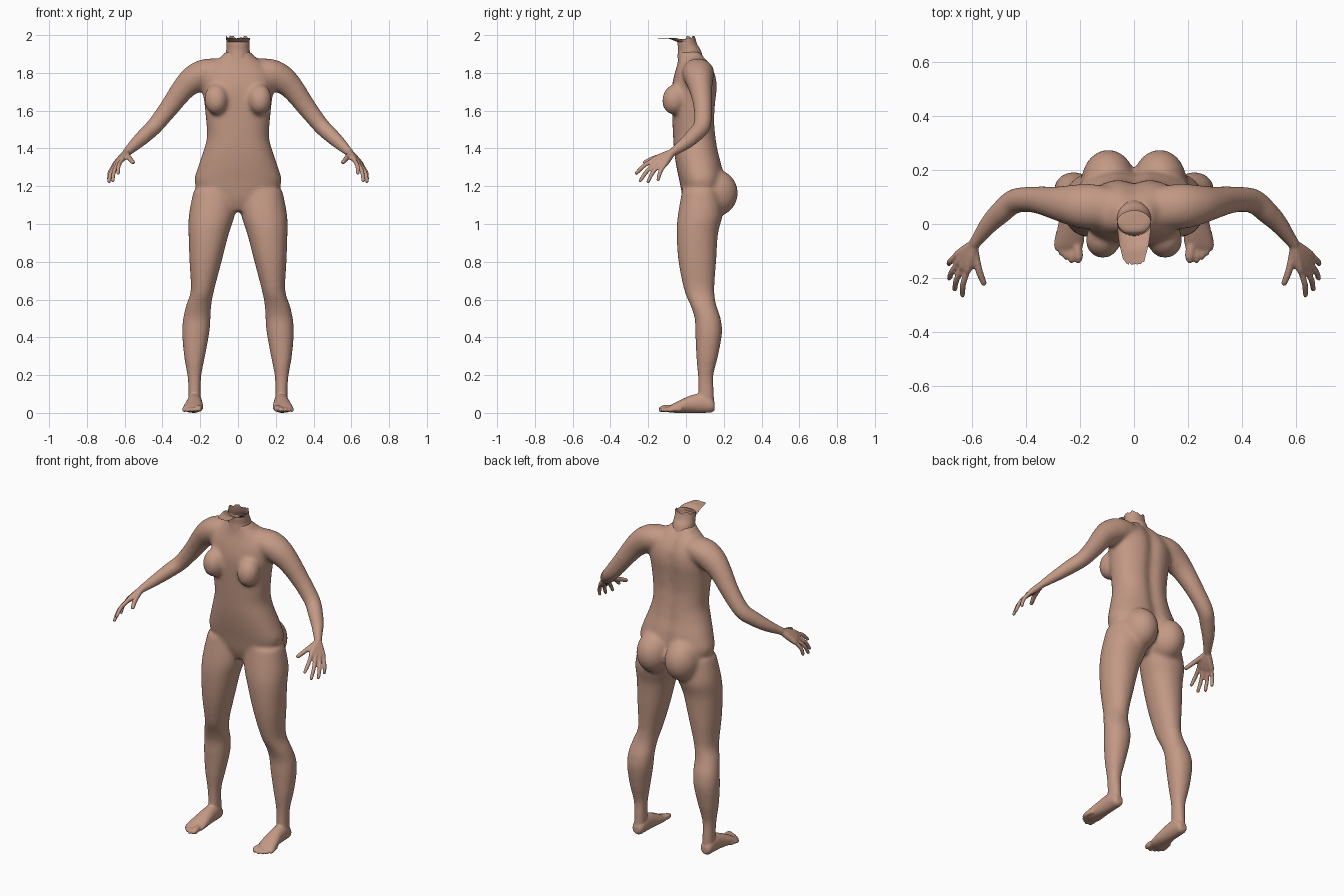
import bpy, bmesh, math, random
from mathutils import Vector, Matrix

random.seed(4)
cube = bpy.data.objects.get("Cube")
if cube:
    bpy.data.objects.remove(cube, do_unlink=True)

skin = bpy.data.materials.new("warm_skin")
skin.use_nodes = True
skin.diffuse_color = (0.55, 0.32, 0.235, 1)
shader = next(n for n in skin.node_tree.nodes if n.type == 'BSDF_PRINCIPLED')
shader.inputs["Base Color"].default_value = skin.diffuse_color
shader.inputs["Roughness"].default_value = 0.7


def finish(bm, name):
    mesh = bpy.data.meshes.new(name)
    bm.to_mesh(mesh)
    bm.free()
    mesh.materials.append(skin)
    mesh.shade_smooth()
    obj = bpy.data.objects.new(name, mesh)
    bpy.context.collection.objects.link(obj)
    return obj


def refine(rows, steps=4):
    """Catmull-Rom interpolation between the given sections."""
    rows = [Vector(r) for r in rows]
    ext = [rows[0]] + rows + [rows[-1]]
    out = []
    for a, b, c, d in zip(ext, ext[1:], ext[2:], ext[3:]):
        for k in range(steps):
            t = k / steps
            out.append(0.5 * (2 * b + (c - a) * t + (2 * a - 5 * b + 4 * c - d) * t * t
                              + (3 * b - 3 * c + d - a) * t ** 3))
    return out + [rows[-1]]


def loft(name, rows, ref, axis=None, side=1, power=2.0, groove=0.0, sides=32, cap=True):
    """Rings (x, y, z, radius along ref, radius across) skinned into a tube."""
    rows = refine(rows)
    bm = bmesh.new()
    rings = []
    for i, row in enumerate(rows):
        here = Vector(row[:3])
        after, before = rows[min(i + 1, len(rows) - 1)], rows[max(i - 1, 0)]
        along = Vector(axis) if axis else (Vector(after[:3]) - Vector(before[:3])).normalized()
        u = Vector(ref)
        u = (u - along * u.dot(along)).normalized()
        v = along.cross(u)
        ring = []
        for k in range(sides):
            a = math.tau * k / sides
            c, s = math.cos(a), math.sin(a)
            p = here + u * math.copysign(abs(c) ** (2 / power), c) * row[3] \
                + v * math.copysign(abs(s) ** (2 / power), s) * row[4]
            if groove and p.y > here.y:
                p.y -= groove * math.exp(-(p.x / 0.035) ** 2)
            ring.append(bm.verts.new((p.x * side, p.y, p.z)))
        rings.append(ring)
    for lower, upper in zip(rings, rings[1:]):
        for k in range(sides):
            j = (k + 1) % sides
            bm.faces.new((lower[k], lower[j], upper[j], upper[k]))
    if cap:
        bm.faces.new(rings[0])
        bm.faces.new(rings[-1])
    bmesh.ops.recalc_face_normals(bm, faces=bm.faces)
    return finish(bm, name)


def ellipsoid(name, centre, radii, tilt=0.0):
    bm = bmesh.new()
    bmesh.ops.create_uvsphere(bm, u_segments=32, v_segments=20, radius=1)
    bm.transform(Matrix.Translation(centre) @ Matrix.Rotation(tilt, 4, 'X')
                 @ Matrix.Diagonal((*radii, 1)))
    return finish(bm, name)


def digit(name, points, radius, side):
    """Finger or toe with a rounded tip."""
    a, b = Vector(points[-2]), Vector(points[-1])
    tip = (b - a).normalized() * radius
    rows = [(*p, radius, radius) for p in points[:-1]]
    rows += [(*(b - tip), radius * 0.85, radius * 0.85),
             (*(b - tip * 0.35), radius * 0.65, radius * 0.65), (*b, radius * 0.15, radius * 0.15)]
    return loft(name, rows, (1, 0, 0), side=side, sides=14)


def fuse(name, parts, voxel, rounds):
    """Join overlapping parts into one smooth skin."""
    bpy.ops.object.select_all(action='DESELECT')
    for p in parts:
        p.select_set(True)
    bpy.context.view_layer.objects.active = parts[0]
    bpy.ops.object.join()
    obj = bpy.context.view_layer.objects.active
    obj.name = name
    mod = obj.modifiers.new("skin", 'REMESH')
    mod.mode, mod.voxel_size, mod.use_smooth_shade = 'VOXEL', voxel, True
    soft = obj.modifiers.new("soften", 'SMOOTH')
    soft.factor, soft.iterations = 0.5, rounds
    for m in ("skin", "soften"):
        bpy.ops.object.modifier_apply(modifier=m)
    obj.data.shade_smooth()
    return obj


# Torso: height, half width, front, back
torso = [(1.07, .06, .01, .14), (1.13, .18, -.015, .18), (1.22, .23, -.033, .2),
         (1.3, .212, -.05, .195), (1.38, .185, -.062, .175), (1.46, .164, -.068, .163),
         (1.55, .169, -.072, .155), (1.64, .178, -.075, .16), (1.72, .188, -.075, .168),
         (1.79, .185, -.062, .16), (1.85, .135, -.045, .13), (1.89, .085, -.04, .1),
         (1.915, .064, -.04, .08)]
core = [loft("torso", [(0, (f + b) / 2, z, w, (b - f) / 2) for z, w, f, b in torso],
             (1, 0, 0), (0, 0, 1), power=2.3, groove=0.018, sides=64)]

leg = [(.12, .08, 1.18, .115, .1), (.138, .075, 1.05, .122, .118), (.155, .06, .95, .107, .11),
       (.172, .06, .8, .085, .1), (.188, .07, .65, .062, .08), (.208, .092, .57, .067, .069),
       (.218, .115, .5, .073, .069), (.224, .12, .42, .072, .071), (.23, .112, .3, .056, .058),
       (.231, .104, .2, .038, .042), (.23, .106, .12, .033, .043), (.23, .106, .05, .034, .045)]
arm = [(.08, .06, 1.81, .075, .065), (.17, .065, 1.8, .085, .075), (.235, .07, 1.765, .075, .075),
       (.29, .078, 1.715, .062, .063), (.365, .09, 1.615, .05, .052), (.44, .085, 1.52, .047, .045),
       (.49, .045, 1.472, .044, .042), (.535, 0, 1.43, .037, .036), (.582, -.062, 1.386, .025, .027),
       (.598, -.085, 1.37, .026, .024)]
for s, tag in ((1, "left"), (-1, "right")):
    core += [loft(tag + "_leg", leg, (1, 0, 0), (0, 0, 1), s, 2.15),
             loft(tag + "_arm", arm, (0, 1, 0), side=s),
             ellipsoid(tag + "_chest", (.115 * s, -.06, 1.66), (.064, .066, .082), -.2),
             ellipsoid(tag + "_buttock", (.095 * s, .155, 1.165), (.1, .12, .125), .15)]
body = fuse("body_core", core, 0.01, 14)

# Hands and feet, fused in more finely
foot = [(.23, .152, .035, .02, .02), (.23, .135, .042, .034, .04), (.23, .09, .052, .039, .052),
        (.231, .03, .047, .043, .047), (.235, -.03, .034, .051, .034), (.239, -.075, .023, .053, .022),
        (.241, -.095, .018, .046, .014)]
toes = [(.206, -.145, .018), (.231, -.145, .013), (.251, -.134, .012),
        (.268, -.119, .012), (.284, -.1, .012)]
fingers = {"index": ((.614, -.168, 1.342), (.634, -.27, 1.262)),
           "middle": ((.632, -.158, 1.326), (.664, -.247, 1.222)),
           "ring": ((.646, -.139, 1.316), (.684, -.205, 1.216)),
           "little": ((.654, -.115, 1.312), (.686, -.15, 1.226))}
wrist = Vector((.59, -.075, 1.378))
parts = [body]
for s, tag in ((1, "left"), (-1, "right")):
    parts.append(loft(tag + "_foot", foot, (1, 0, 0), (0, -1, 0), s))
    for i, (x, y, r) in enumerate(toes):
        base = (x * 0.8 + .048, y + 0.075, r + 0.008)
        mid = (x, y + 0.03, r + 0.006)
        parts.append(digit(f"{tag}_toe_{i}", [base, mid, (x, y, r)], r, s))
    for label, (knuckle, tip) in fingers.items():
        k, t = Vector(knuckle), Vector(tip)
        bend = k.lerp(t, 0.5) + Vector((.008, -.004, .006))
        parts.append(digit(f"{tag}_{label}_finger", [k, bend, t], .0115, s))
        # palm bones
        parts.append(loft(f"{tag}_{label}_palm",
                          [(*wrist, .019, .019), (*wrist.lerp(k, .5), .019, .019),
                           (*k, .015, .015), (*k.lerp(t, .1), .01, .01)], (1, 0, 0), side=s, sides=14))
    parts.append(digit(tag + "_thumb", [wrist, (.583, -.125, 1.362), (.572, -.175, 1.346),
                                        (.552, -.228, 1.322)], .0135, s))
fuse("body", parts, 0.006, 3)

# Open neck with a torn rim
neck = loft("neck", [(0, .022, 1.88, .066, .068), (0, .018, 1.92, .062, .06),
                     (0, .008, 1.95, .061, .052), (0, .003, 1.985, .063, .046)],
            (1, 0, 0), (0, 0, 1), sides=48, cap=False)
for v in neck.data.vertices:
    if v.co.z > 1.984:
        v.co.z += random.uniform(-.004, .013) if v.co.y > 0 else -.006

# Thin flap reaching forward from the neck rim
bm = bmesh.new()
cols, depth = 24, 8
grid = []
for i in range(depth + 1):
    t = i / depth
    line = []
    for j in range(cols + 1):
        s = 2 * j / cols - 1
        bow = math.sqrt(1 - s * s)
        y0, y1 = .003 - .044 * bow, -.12 - .03 * bow
        rag = random.uniform(-.006, .004) if i == depth else 0
        z = 1.962 + .02 * min(1, t * 2.2) + .004 * s * s
        line.append(bm.verts.new((s * (.062 - .02 * t * t), y0 + (y1 - y0) * t + rag, z)))
    grid.append(line)
for a, b in zip(grid, grid[1:]):
    for j in range(cols):
        bm.faces.new((a[j], a[j + 1], b[j + 1], b[j]))
bmesh.ops.recalc_face_normals(bm, faces=bm.faces)
finish(bm, "neck_flap")
